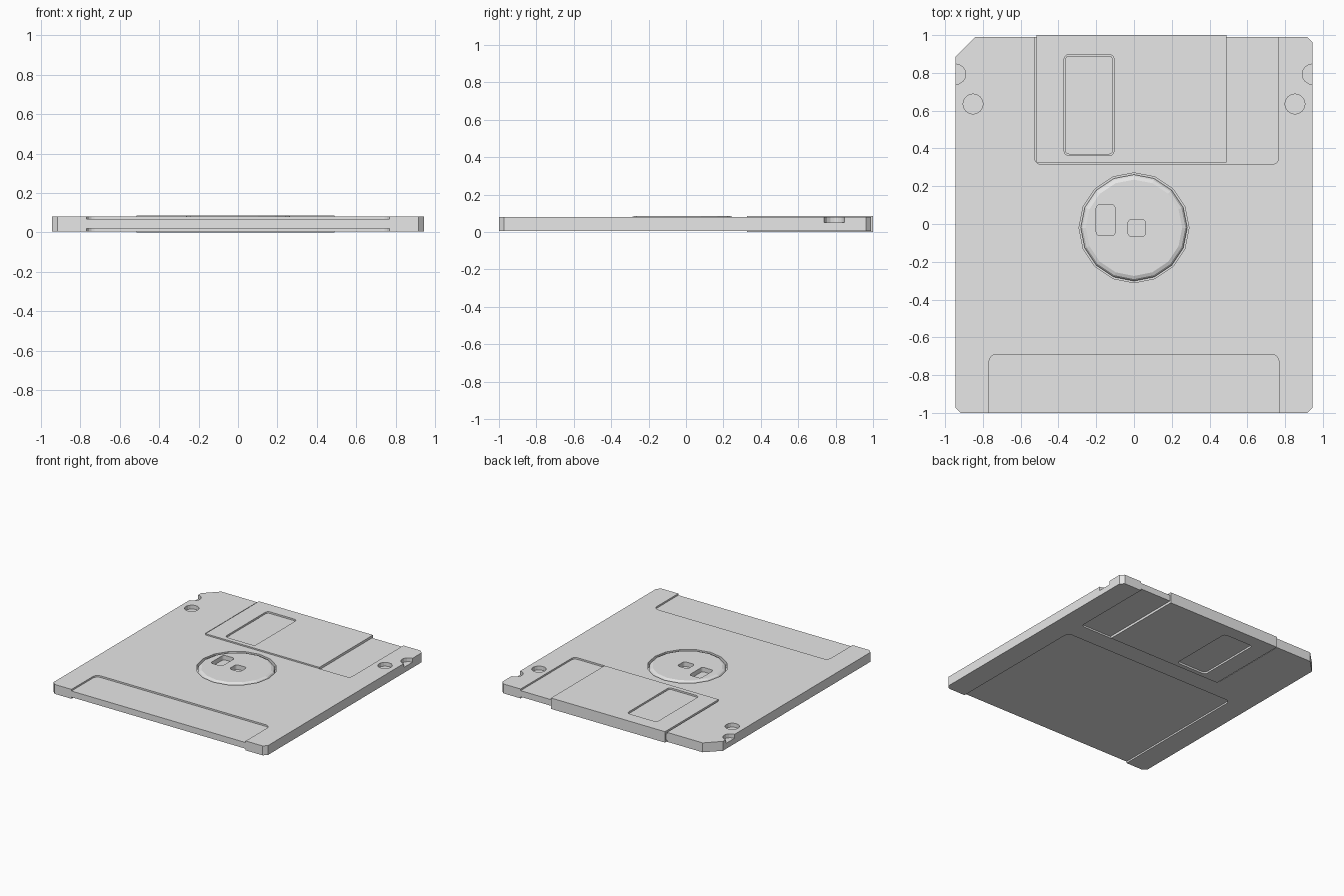
import bpy, bmesh
from math import sin, cos, pi

cube = bpy.data.objects.get("Cube")
if cube:
    bpy.data.objects.remove(cube, do_unlink=True)

grey = bpy.data.materials.new("light_grey")
grey.use_nodes = True
grey.diffuse_color = (0.8, 0.8, 0.8, 1)
grey.node_tree.nodes["Principled BSDF"].inputs["Base Color"].default_value = (0.8, 0.8, 0.8, 1)


def loft(name, rings):
    """Closed solid through rings of equal point count."""
    bm = bmesh.new()
    loops = [[bm.verts.new(p) for p in ring] for ring in rings]
    n = len(loops[0])
    for a, b in zip(loops, loops[1:]):
        for i in range(n):
            j = (i + 1) % n
            bm.faces.new((a[i], a[j], b[j], b[i]))
    bm.faces.new(loops[0][::-1])
    bm.faces.new(loops[-1])
    bmesh.ops.recalc_face_normals(bm, faces=bm.faces)
    mesh = bpy.data.meshes.new(name)
    bm.to_mesh(mesh)
    bm.free()
    mesh.materials.append(grey)
    obj = bpy.data.objects.new(name, mesh)
    bpy.context.collection.objects.link(obj)
    return obj


def prism(name, outline, z0, z1):
    return loft(name, [[(x, y, z) for x, y in outline] for z in (z0, z1)])


def circle(cx, cy, r, n=16):
    return [(cx + r * cos(2 * pi * i / n), cy + r * sin(2 * pi * i / n)) for i in range(n)]


def rounded(x0, x1, y0, y1, r, steps=4):
    pts = []
    corners = [(x1 - r, y1 - r), (x0 + r, y1 - r), (x0 + r, y0 + r), (x1 - r, y0 + r)]
    for k, (cx, cy) in enumerate(corners):
        for i in range(steps + 1):
            a = pi / 2 * (k + i / steps)
            pts.append((cx + r * cos(a), cy + r * sin(a)))
    return pts


def cut(obj, cutters):
    """Subtract the cutters, bake the result and delete them."""
    for c in cutters:
        c.hide_render = True
        mod = obj.modifiers.new("cut", 'BOOLEAN')
        mod.operation, mod.solver, mod.object = 'DIFFERENCE', 'EXACT', c
    bpy.context.view_layer.update()
    evaluated = obj.evaluated_get(bpy.context.evaluated_depsgraph_get())
    mesh = bpy.data.meshes.new_from_object(evaluated)
    obj.modifiers.clear()
    obj.data = mesh
    for c in cutters:
        bpy.data.objects.remove(c, do_unlink=True)


# Case with chamfered corners, one of them large
W, FRONT, BACK, C = 0.945, -1.0, 0.99, 0.028
LOW, HIGH = 0.006, 0.081
FLOOR_LOW, FLOOR_HIGH = 0.019, 0.068
case = prism("case", [(-W + C, FRONT), (W - C, FRONT), (W, FRONT + C), (W, BACK - C),
                      (W - C, BACK), (-W + 0.105, BACK), (-W, BACK - 0.105),
                      (-W, FRONT + C)], LOW, HIGH)

# Label and shutter recesses on both sides, hub well, blind holes, edge notches
cutters = []
for z0, z1, label_end in ((FLOOR_HIGH, 0.2, -0.69), (-0.2, FLOOR_LOW, 0.17)):
    cutters.append(prism("label_cut", rounded(-0.768, 0.768, -1.3, label_end, 0.04), z0, z1))
    cutters.append(prism("shutter_cut", rounded(-0.525, 0.765, 0.317, 1.3, 0.03), z0, z1))
cutters.append(prism("hub_cut", circle(0, -0.02, 0.291), 0.04, 0.2))
for side in (-1, 1):
    cutters.append(prism("hole_cut", circle(side * 0.852, 0.635, 0.053), 0.05, 0.2))
    cutters.append(prism("notch_cut", circle(side * 0.945, 0.793, 0.054), 0.05, 0.2))
cut(case, cutters)

# Sliding shutter, a thin channel wrapped around the back edge
TOP = 0.087
profile = [(0.325, 0), (1.0, 0), (1.0, TOP), (0.325, TOP), (0.325, FLOOR_HIGH - 0.002),
           (0.985, FLOOR_HIGH - 0.002), (0.985, FLOOR_LOW + 0.002), (0.325, FLOOR_LOW + 0.002)]
shutter = loft("shutter", [[(x, y, z) for y, z in profile] for x in (-0.515, 0.49)])
cut(shutter, [prism("window_cut", rounded(-0.37, -0.106, 0.362, 0.897, 0.025), -0.2, 0.2)])

# Plates set inside the shutter windows
for name, z0, z1 in (("upper_window", 0.06, 0.078), ("lower_window", 0.009, 0.027)):
    prism(name, rounded(-0.364, -0.112, 0.369, 0.89, 0.02), z0, z1)

# Bevelled drive hub with a spindle hole and a drive slot
hub = loft("hub", [[(x, y, z) for x, y in circle(0, -0.02, r)]
                   for r, z in ((0.282, 0.035), (0.282, 0.066), (0.272, 0.079), (0.255, 0.086))])
cut(hub, [prism("slot_cut", rounded(-0.2, -0.1, -0.062, 0.103, 0.02), 0.05, 0.2),
          prism("spindle_cut", rounded(-0.032, 0.062, -0.066, 0.024, 0.02), 0.05, 0.2)])
